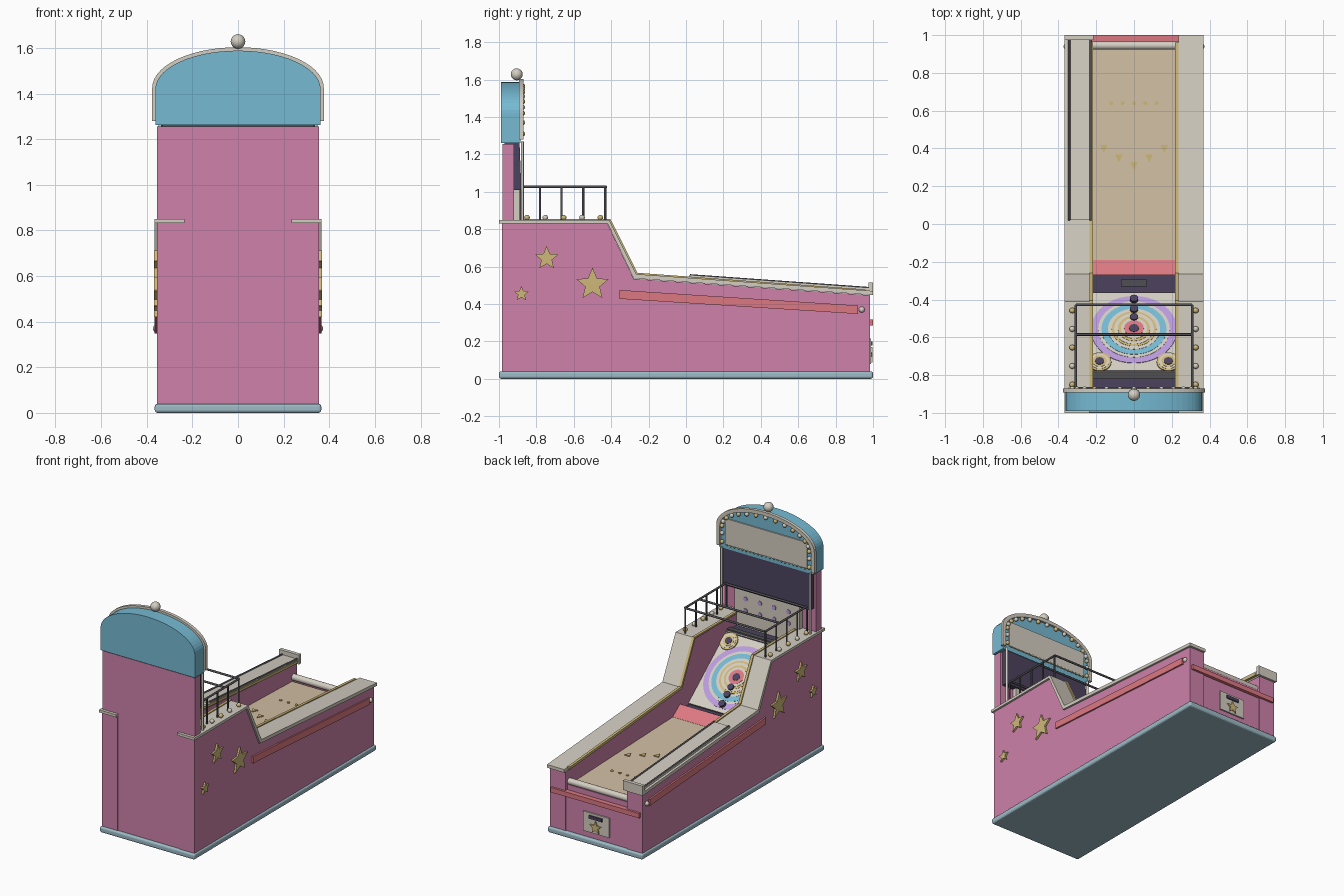
import bpy, bmesh, math
from mathutils import Vector, Matrix

if "Cube" in bpy.data.objects:
    bpy.data.objects.remove(bpy.data.objects["Cube"])


def material(name, r, g, b):
    m = bpy.data.materials.new(name)
    m.use_nodes = True
    m.diffuse_color = (r, g, b, 1)
    m.node_tree.nodes["Principled BSDF"].inputs["Base Color"].default_value = (r, g, b, 1)
    return m


PINK = material("pink", .62, .22, .4)
BLUE = material("sky blue", .18, .49, .65)
CREAM = material("cream", .66, .62, .54)
GOLD = material("gold", .62, .48, .19)
CORAL = material("coral", .72, .19, .22)
TAN = material("tan", .64, .52, .37)
NAVY = material("navy", .07, .055, .11)
LAVENDER = material("lavender", .5, .33, .72)
STEEL = material("pale steel", .34, .5, .57)
IRON = material("dark iron", .08, .08, .09)

# Which world axes the two profile coordinates and the extrusion follow
AXES = {"x": lambda u, v, d: (d, u, v), "y": lambda u, v, d: (u, d, v), "z": lambda u, v, d: (u, v, d)}


def finish(name, bm, mat, smooth=False, frame=None):
    bmesh.ops.recalc_face_normals(bm, faces=bm.faces)
    mesh = bpy.data.meshes.new(name)
    if frame:
        bm.transform(frame)
    bm.to_mesh(mesh)
    bm.free()
    mesh.materials.append(mat)
    ob = bpy.data.objects.new(name, mesh)
    bpy.context.collection.objects.link(ob)
    if smooth:
        bpy.ops.object.select_all(action="DESELECT")
        bpy.context.view_layer.objects.active = ob
        ob.select_set(True)
        bpy.ops.object.shade_smooth_by_angle(angle=math.radians(35))
    return ob


def prism(name, pts, axis, a, b, mat, frame=None):
    bm = bmesh.new()
    ends = [[bm.verts.new(AXES[axis](u, v, d)) for u, v in pts] for d in (a, b)]
    for ring in ends:
        bm.faces.new(ring)
    for i in range(len(pts)):
        j = (i + 1) % len(pts)
        bm.faces.new((ends[0][i], ends[0][j], ends[1][j], ends[1][i]))
    return finish(name, bm, mat, frame=frame)


def box(name, x, y, z, mat, frame=None):
    pts = [(x[0], y[0]), (x[1], y[0]), (x[1], y[1]), (x[0], y[1])]
    return prism(name, pts, "z", z[0], z[1], mat, frame)


def rod(name, a, b, r, mat, sides=12):
    a, b = Vector(a), Vector(b)
    bm = bmesh.new()
    bmesh.ops.create_cone(bm, cap_ends=True, segments=sides, radius1=r, radius2=r, depth=(b - a).length)
    turn = (b - a).to_track_quat("Z", "Y").to_matrix().to_4x4()
    return finish(name, bm, mat, True, Matrix.Translation((a + b) / 2) @ turn)


def ball(name, at, r, mat):
    bm = bmesh.new()
    bmesh.ops.create_uvsphere(bm, u_segments=16, v_segments=10, radius=r)
    return finish(name, bm, mat, True, Matrix.Translation(at))


def star(u, v, r):
    return [(u + q * math.sin(k * math.pi / 5), v + q * math.cos(k * math.pi / 5))
            for k in range(10) for q in [r if k % 2 == 0 else r * .45]]


def circle(u, v, r, n=40):
    return [(u + r * math.cos(2 * math.pi * k / n), v + r * math.sin(2 * math.pi * k / n)) for k in range(n)]


def arch(half, bottom, spring, rise, n=28):
    curve = [(half * math.cos(math.pi * k / n), spring + rise * math.sin(math.pi * k / n)) for k in range(n + 1)]
    return [(half, bottom)] + curve + [(-half, bottom)]


def rail_z(y):
    return .56 - .09 * (y + .265) / 1.265


# Plinth
base = box("base", (-.365, .365), (-1, 1), (0, .04), STEEL)
bevel = base.modifiers.new("rounded edge", "BEVEL")
bevel.width, bevel.segments = .012, 3

# Cabinet sides, capping trim and side decoration
side = [(-.985, .04), (-.985, .83), (-.42, .83), (-.28, .535), (.985, .447), (.985, .04)]
top = [(-1, .832), (-1, .85), (-.41, .85), (-.265, .56), (1, .47), (1, .448), (-.28, .537), (-.42, .832)]
bead = [(-.87, .845), (-.87, .856), (-.405, .856), (-.26, .567), (.96, .478), (.96, .46), (-.27, .55), (-.415, .845)]
for s in (-1, 1):
    prism("side_wall", side, "x", s * .235, s * .355, PINK)
    prism("side_trim", top, "x", s * .235, s * .367, CREAM)
    prism("gold_bead", bead, "x", s * .218, s * .236, GOLD)
    for y, z, r in ((-.5, .505, .09), (-.745, .645, .066), (-.88, .455, .042)):
        prism("side_star", star(y, z, r), "x", s * .352, s * .368, GOLD)
    prism("side_stripe", [(-.355, .428), (-.355, .475), (.92, .392), (.92, .347)], "x", s * .35, s * .366, CORAL)
    ball("stripe_knob", (s * .357, .94, .37), .016, CREAM)

# Rear column, score screen and panel below it
box("rear_panel", (-.355, .355), (-.98, -.92), (.04, 1.255), PINK)
box("neck", (-.33, .33), (-.97, -.9), (1.25, 1.275), IRON)
prism("score_screen", [(-.92, 1.01), (-.88, 1.01), (-.89, 1.265), (-.92, 1.265)], "x", -.338, .338, NAVY)
box("target_back", (-.25, .25), (-.925, -.89), (.72, 1.01), CREAM)
for s in (-1, 1):
    rod("screen_post", (s * .34, -.875, .85), (s * .34, -.875, 1.27), .008, CREAM)
for i in range(4):
    for z in (.87, .95):
        prism("back_dot", circle(-.165 + .11 * i, z, .015, 16), "y", -.891, -.884, LAVENDER)

# Arched sign with framed lamps
prism("sign_body", arch(.362, 1.262, 1.42, .168), "y", -.99, -.885, BLUE)
outer, inner = arch(.376, 1.28, 1.425, .178), arch(.35, 1.28, 1.42, .158)
prism("sign_frame", outer + inner[::-1], "y", -.892, -.87, CREAM)
box("sign_plate", (-.315, .315), (-.887, -.877), (1.295, 1.475), CREAM)
lamps = [(s * .335, z) for s in (-1, 1) for z in (1.31, 1.37)]
lamps += [(.335 * math.cos(math.pi * k / 14), 1.42 + .145 * math.sin(math.pi * k / 14)) for k in range(15)]
for i, (x, z) in enumerate(lamps):
    ball("sign_lamp", (x, -.874, z), .014, (GOLD, CREAM)[i % 2])
for i in range(21):
    ball("sign_bead", (-.3 + .03 * i, -.876, 1.293), .006, GOLD)
ball("sign_finial", (0, -.905, 1.628), .032, CREAM)

# Lane, ramp and ball gap
prism("lane", [(-.19, .33), (-.19, .38), (.93, .345), (.93, .3)], "x", -.236, .236, TAN)
prism("ramp", [(-.27, .33), (-.27, .44), (-.19, .381), (-.19, .33)], "x", -.236, .236, CORAL)
box("ball_gap", (-.24, .24), (-.37, -.27), (.34, .4), NAVY)
box("gap_slot", (-.07, .07), (-.33, -.295), (.399, .408), IRON)
for x, y in ((-.16, .4), (-.08, .35), (0, .31), (.08, .35), (.16, .4)):
    z = .374 - .0313 * y
    prism("lane_arrow", [(x - .02, y + .018), (x + .02, y + .018), (x, y - .025)], "z", z, z + .006, GOLD)
for i in range(5):
    prism("lane_dot", circle(-.12 + .06 * i, .64, .01, 12), "z", .352, .359, GOLD)

# Sloping target board with rings and cups
tilt = Matrix.Translation((0, -.56, .572)) @ Matrix.Rotation(math.radians(-39), 4, "X")
box("target_board", (-.245, .245), (-.29, .255), (-.02, 0), CREAM, tilt)
rings = [(.228, LAVENDER), (.19, CREAM), (.172, BLUE), (.138, CREAM), (.118, GOLD), (.105, CREAM),
         (.085, GOLD), (.07, CREAM), (.052, CORAL), (.026, NAVY)]
for i, (r, mat) in enumerate(rings):
    prism("target_ring", circle(0, 0, r), "z", -.001, .003 + .0015 * i, mat, tilt)
for y in (.075, .13, .2):
    prism("target_cup", circle(0, y, .022, 20), "z", 0, .021, NAVY, tilt)
for s in (-1, 1):
    for i, (r, mat) in enumerate([(.062, GOLD), (.05, CREAM), (.038, GOLD), (.024, NAVY)]):
        prism("corner_ring", circle(s * .182, -.222, r, 28), "z", 0, .008 + .002 * i, mat, tilt)
box("top_ledge", (-.24, .24), (-.9, -.775), (.72, .75), NAVY)
box("ledge_lip", (-.24, .24), (-.82, -.785), (.74, .765), IRON)

# Guard cage and shoulder lamps
for s in (-1, 1):
    x = s * .308
    rod("cage_rail", (x, -.89, 1.027), (x, -.428, 1.027), .007, IRON)
    for y in (-.885, -.78, -.665, -.55, -.432):
        rod("cage_post", (x, y, .845), (x, y, 1.027), .006, IRON)
    for i in range(5):
        ball("shoulder_lamp", (s * .327, -.85 + .098 * i, .862), .015, (GOLD, CREAM)[i % 2])
for y in (-.87, -.585, -.428):
    rod("cage_crossbar", (-.308, y, 1.027), (.308, y, 1.027), .007, IRON)

# Ball return along one rail
y0, y1 = .02, .99
slab = [(y0, rail_z(y0) - .01), (y0, rail_z(y0) + .013), (y1, rail_z(y1) + .013), (y1, rail_z(y1) - .01)]
prism("return_tray", slab, "x", -.35, -.222, CREAM)
for x in (-.343, -.23):
    rod("return_rail", (x, y0, rail_z(y0) + .014), (x, y1, rail_z(y1) + .014), .006, IRON)
box("return_stop", (-.367, -.215), (.975, 1), (.45, .515), CREAM)

# Player end: panel, roller, bumper and coin plate
box("front_panel", (-.236, .236), (.94, .965), (.04, .355), PINK)
box("front_door", (-.236, .236), (.96, .978), (.04, .285), PINK)
rod("front_roller", (-.236, .945, .37), (.236, .945, .37), .022, CREAM, 20)
box("front_bumper", (-.34, .34), (.966, 1), (.285, .318), CORAL)
box("coin_plate", (-.1, .1), (.975, .988), (.08, .215), CREAM)
box("coin_slot", (-.05, .05), (.985, .996), (.178, .2), NAVY)
prism("coin_star", star(0, .125, .045), "y", .985, .997, GOLD)
